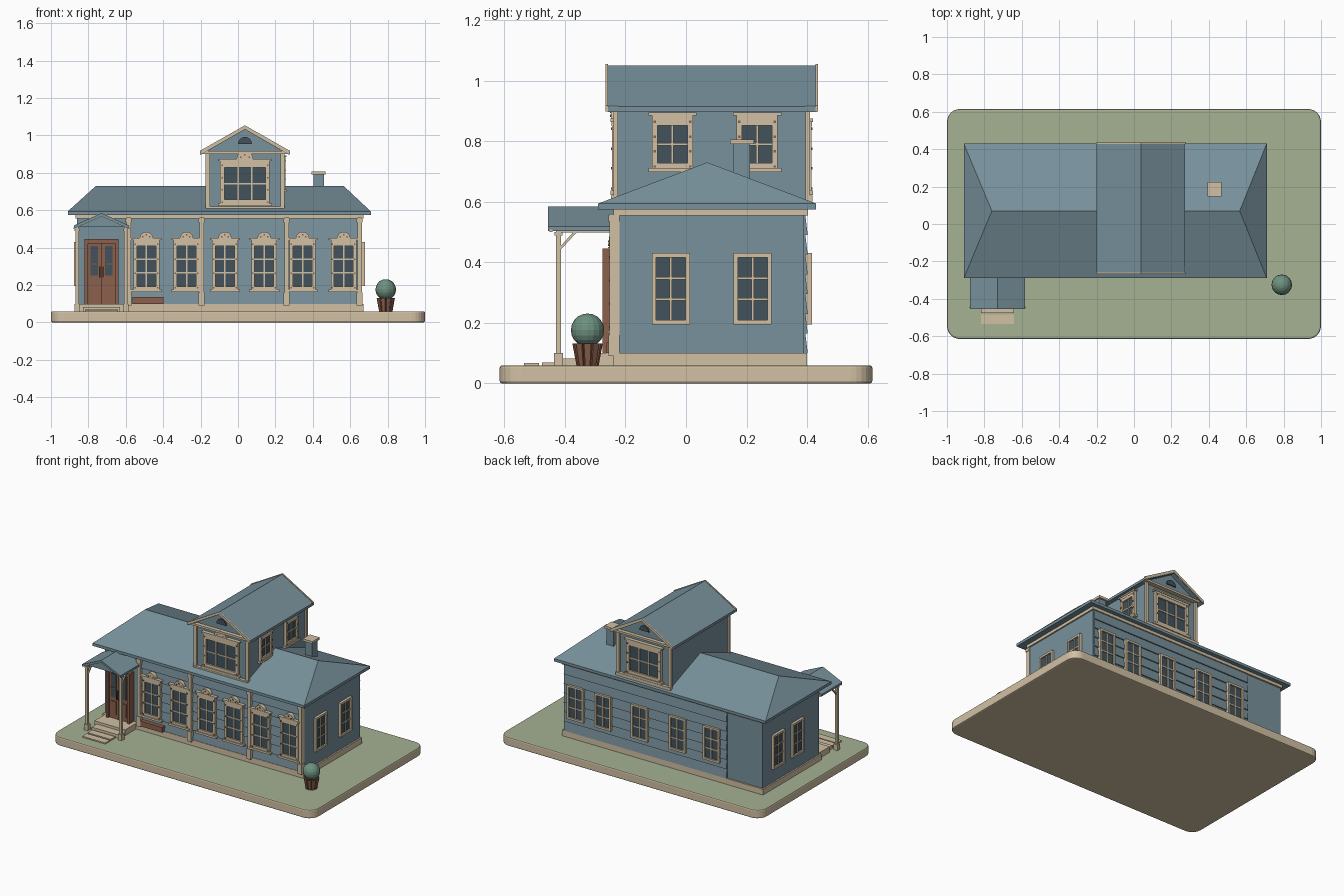
import bpy, bmesh, math
from mathutils import Matrix, Vector

if bpy.data.objects.get("Cube"):
    bpy.data.objects.remove(bpy.data.objects["Cube"])

COLOURS = {
    "slate_blue": (0.188, 0.283, 0.332), "cream": (0.64, 0.53, 0.37),
    "lawn_green": (0.376, 0.445, 0.296), "glass": (0.055, 0.085, 0.108),
    "brown": (0.26, 0.115, 0.07), "dark_brown": (0.09, 0.045, 0.03),
    "leaf_green": (0.156, 0.283, 0.216),
}
MATS = {}
for key, rgb in COLOURS.items():
    m = bpy.data.materials.new(key)
    m.use_nodes = True
    m.diffuse_color = (*rgb, 1)
    m.node_tree.nodes["Principled BSDF"].inputs["Base Color"].default_value = (*rgb, 1)
    MATS[key] = m
NAMES = list(COLOURS)


def paint(verts, colour):
    for f in {f for v in verts for f in v.link_faces}:
        f.material_index = NAMES.index(colour)


def box(bm, x0, x1, y0, y1, z0, z1, colour):
    mid = Vector((x0 + x1, y0 + y1, z0 + z1)) / 2
    mat = Matrix.Translation(mid) @ Matrix.Diagonal((x1 - x0, y1 - y0, z1 - z0, 1))
    paint(bmesh.ops.create_cube(bm, size=1, matrix=mat)["verts"], colour)


def prism(bm, outline, a, b, colour, axis="y"):
    """Extrude a 2D outline from a to b; outline is (x, z) along y, or (y, z) along x."""
    place = (lambda p, d: (p[0], d, p[1])) if axis == "y" else (lambda p, d: (d, p[0], p[1]))
    lo = [bm.verts.new(place(p, a)) for p in outline]
    hi = [bm.verts.new(place(p, b)) for p in outline]
    bm.faces.new(lo)
    bm.faces.new(hi[::-1])
    for i in range(len(lo)):
        j = (i + 1) % len(lo)
        bm.faces.new((lo[j], lo[i], hi[i], hi[j]))
    paint(lo + hi, colour)


def finish(bm, name, loc=(0, 0, 0), turn=0):
    bmesh.ops.recalc_face_normals(bm, faces=bm.faces)
    used = sorted({f.material_index for f in bm.faces})
    for f in bm.faces:
        f.material_index = used.index(f.material_index)
    mesh = bpy.data.meshes.new(name)
    bm.to_mesh(mesh)
    bm.free()
    for i in used:
        mesh.materials.append(MATS[NAMES[i]])
    ob = bpy.data.objects.new(name, mesh)
    bpy.context.collection.objects.link(ob)
    ob.matrix_world = Matrix.Translation(loc) @ Matrix.Rotation(math.radians(turn), 4, "Z")
    return ob


def simple_box(name, dims, colour):
    bm = bmesh.new()
    box(bm, *dims, colour)
    return finish(bm, name)


def half_disc(cx, cz, r, n=10):
    return [(cx + r * math.cos(math.pi * i / n), cz + r * math.sin(math.pi * i / n)) for i in range(n + 1)]


def chevron(cx, half, eave, ridge, t):
    """Outline of a pitched roof slab of vertical thickness t."""
    return [(cx - half, eave), (cx, ridge), (cx + half, eave),
            (cx + half, eave - t), (cx, ridge - t), (cx - half, eave - t)]


def window(name, loc, turn, w, h, cols, rows, rim=0.018, ornate=False, crest=0):
    """Window facing -y, with its bottom centre at loc."""
    bm = bmesh.new()
    a = w / 2
    box(bm, -a + rim / 2, a - rim / 2, -0.005, 0.012, rim / 2, h - rim / 2, "glass")
    for s in (-1, 1):
        x0, x1 = sorted((s * a, s * (a - rim)))
        box(bm, x0, x1, -0.016, 0.012, 0, h, "cream")
    for z in (0, h - rim):
        box(bm, -a, a, -0.016, 0.012, z, z + rim, "cream")
    for i in range(1, cols):
        x = -a + rim + (w - 2 * rim) * i / cols
        box(bm, x - 0.004, x + 0.004, -0.011, 0.01, rim, h - rim, "cream")
    for i in range(1, rows):
        z = rim + (h - 2 * rim) * i / rows
        box(bm, -a + rim, a - rim, -0.01, 0.01, z - 0.004, z + 0.004, "cream")
    if ornate:
        # sill, head board, cornice and small studs
        box(bm, -a - 0.012, a + 0.012, -0.022, 0.012, -0.012, 0.002, "cream")
        box(bm, -a, a, -0.018, 0.012, h, h + 0.02, "cream")
        box(bm, -a - 0.012, a + 0.012, -0.022, 0.012, h + 0.014, h + 0.024, "cream")
        for s in (-1, 1):
            for k in (0.04, 0.35, 0.65, 0.96):
                x, z = s * (a - rim / 2), h * k
                box(bm, x - 0.004, x + 0.004, -0.019, -0.015, z - 0.004, z + 0.004, "brown")
    if crest:
        prism(bm, half_disc(0, h + 0.022, crest), -0.02, 0.012, "cream")
        for x, z in ((-0.5, 0.25), (0, 0.55), (0.5, 0.25)):
            x, z = x * crest, h + 0.022 + z * crest
            box(bm, x - 0.004, x + 0.004, -0.023, -0.019, z - 0.004, z + 0.004, "brown")
    return finish(bm, name, loc, turn)


# Ground slab with rounded corners
bm = bmesh.new()
box(bm, -1, 1, -0.615, 0.615, 0, 0.06, "cream")
bmesh.ops.bevel(bm, geom=[e for e in bm.edges if abs(e.verts[0].co.z - e.verts[1].co.z) > 0.01],
                offset=0.07, segments=6, affect="EDGES", profile=0.5)
bmesh.ops.bevel(bm, geom=[e for e in bm.edges if abs(e.verts[0].co.z - e.verts[1].co.z) < 0.001],
                offset=0.008, segments=2, affect="EDGES", profile=0.5)
bm.normal_update()
for f in bm.faces:
    f.material_index = NAMES.index("lawn_green" if f.normal.z > 0.8 else "cream")
finish(bm, "ground_slab")

# House body, plinth and frieze
simple_box("plinth", (-0.87, 0.67, -0.24, 0.4, 0.05, 0.1), "cream")
simple_box("house_walls", (-0.86, 0.66, -0.225, 0.39, 0.09, 0.58), "slate_blue")
simple_box("frieze", (-0.87, 0.67, -0.24, 0.402, 0.555, 0.576), "cream")

# Overlapping boards on the front and back
bm = bmesh.new()
step = 0.455 / 7
for i in range(7):
    z = 0.1 + i * step
    for wall, s in ((-0.225, -1), (0.39, 1)):
        prism(bm, [(wall, z), (wall + s * 0.012, z), (wall + s * 0.004, z + step), (wall, z + step)],
              -0.59, 0.655, "slate_blue", "x")
finish(bm, "wall_boards")

# Pilasters
bm = bmesh.new()
for x in (-0.585, -0.195, 0.26, 0.65):
    box(bm, x - 0.012, x + 0.012, -0.252, -0.22, 0.09, 0.56, "cream")
    box(bm, x - 0.016, x + 0.016, -0.256, -0.22, 0.09, 0.16, "cream")
    box(bm, x - 0.016, x + 0.016, -0.256, -0.22, 0.535, 0.556, "cream")
finish(bm, "pilasters")

# Hipped main roof
bm = bmesh.new()
box(bm, -0.91, 0.71, -0.29, 0.43, 0.575, 0.594, "slate_blue")
eave = [bm.verts.new((x, y, 0.594)) for x, y in ((-0.91, -0.29), (0.71, -0.29), (0.71, 0.43), (-0.91, 0.43))]
left, right = bm.verts.new((-0.76, 0.07, 0.73)), bm.verts.new((0.565, 0.07, 0.73))
for face in ((eave[0], eave[1], right, left), (eave[1], eave[2], right),
             (eave[2], eave[3], left, right), (eave[3], eave[0], left), eave[::-1]):
    bm.faces.new(face)
finish(bm, "main_roof")

# Windows of the lower floor
for x in (-0.49, -0.275, -0.07, 0.14, 0.345, 0.565):
    window("front_window", (x, -0.235, 0.175), 0, 0.138, 0.252, 2, 3, ornate=True, crest=0.036)
for x in (0.56, 0.35, 0.07, -0.22, -0.48):
    window("back_window", (x, 0.4, 0.195), 180, 0.125, 0.235, 2, 3, 0.014)
for y in (-0.05, 0.22):
    window("right_end_window", (0.662, y, 0.195), 90, 0.125, 0.235, 2, 3, 0.014)
for y in (0.02, 0.23):
    window("left_end_window", (-0.862, y, 0.195), -90, 0.125, 0.235, 2, 3, 0.014)

# Upper room with gables at both ends
CX = 0.037
simple_box("upper_walls", (-0.16, 0.235, -0.225, 0.395, 0.57, 0.91), "slate_blue")
bm = bmesh.new()
prism(bm, [(CX - 0.22, 0.905), (CX + 0.22, 0.905), (CX, 1.035)], -0.228, 0.4, "slate_blue")
prism(bm, chevron(CX, 0.237, 0.914, 1.05, 0.018), -0.258, 0.432, "slate_blue")
finish(bm, "upper_roof")
bm = bmesh.new()
for y, s in ((-0.225, -1), (0.395, 1)):
    def slab(x0, x1, d, z0, z1):
        box(bm, x0, x1, *sorted((y, y + s * d)), z0, z1, "cream")
    slab(CX - 0.235, CX + 0.235, 0.03, 0.902, 0.916)
    slab(-0.172, 0.247, 0.022, 0.6, 0.62)
    for x in (-0.162, 0.237):
        slab(x - 0.011, x + 0.011, 0.015, 0.6, 0.905)
    prism(bm, chevron(CX, 0.24, 0.918, 1.054, 0.02), y + s * 0.033, y + s * 0.041, "cream")
    prism(bm, half_disc(CX, 0.955, 0.037), y + s * 0.004, y + s * 0.012, "glass")
finish(bm, "upper_trim")
window("upper_front_window", (CX, -0.228, 0.635), 0, 0.265, 0.215, 3, 2, 0.022, True, 0.045)
window("upper_back_window", (CX, 0.398, 0.635), 180, 0.265, 0.215, 3, 2, 0.022, True)
for y in (-0.045, 0.235):
    window("upper_side_window", (0.237, y, 0.71), 90, 0.135, 0.16, 2, 2, 0.018, True)

# Chimney
simple_box("chimney", (0.405, 0.46, 0.155, 0.212, 0.62, 0.795), "slate_blue")
simple_box("chimney_cap", (0.393, 0.468, 0.146, 0.224, 0.79, 0.806), "cream")

# Double door
bm = bmesh.new()
PX = -0.73
box(bm, PX - 0.088, PX + 0.088, -0.26, -0.22, 0.1, 0.44, "brown")
for s in (-1, 1):
    box(bm, *sorted((PX + s * 0.072, PX + s * 0.09)), -0.275, -0.22, 0.1, 0.445, "brown")
    box(bm, *sorted((PX + s * 0.018, PX + s * 0.058)), -0.266, -0.25, 0.25, 0.41, "glass")
    box(bm, *sorted((PX + s * 0.018, PX + s * 0.058)), -0.266, -0.25, 0.13, 0.22, "brown")
    box(bm, *sorted((PX + s * 0.006, PX + s * 0.012)), -0.276, -0.25, 0.24, 0.3, "dark_brown")
    box(bm, *sorted((PX + s * 0.018, PX + s * 0.058)), -0.269, -0.25, 0.31, 0.316, "brown")
box(bm, PX - 0.09, PX + 0.09, -0.275, -0.22, 0.422, 0.445, "brown")
box(bm, PX - 0.003, PX + 0.003, -0.264, -0.25, 0.1, 0.425, "dark_brown")
finish(bm, "double_door")

# Porch roof, posts and braces
bm = bmesh.new()
prism(bm, chevron(PX, 0.148, 0.518, 0.585, 0.014), -0.455, -0.23, "slate_blue")
prism(bm, [(PX - 0.13, 0.512), (PX + 0.13, 0.512), (PX, 0.574)], -0.435, -0.425, "slate_blue")
prism(bm, chevron(PX, 0.15, 0.508, 0.575, 0.008), -0.45, -0.44, "cream")
finish(bm, "porch_roof")
bm = bmesh.new()
for x in (PX - 0.13, PX + 0.13):
    box(bm, x - 0.009, x + 0.009, -0.43, -0.412, 0.06, 0.505, "cream")
    box(bm, x - 0.015, x + 0.015, -0.436, -0.406, 0.06, 0.1, "cream")
    box(bm, x - 0.013, x + 0.013, -0.434, -0.408, 0.488, 0.5, "cream")
    box(bm, x - 0.008, x + 0.008, -0.43, -0.23, 0.498, 0.512, "cream")
    prism(bm, [(-0.415, 0.44), (-0.415, 0.452), (-0.372, 0.5), (-0.36, 0.5)], x - 0.006, x + 0.006, "cream", "x")
finish(bm, "porch_posts")

# Entrance steps
bm = bmesh.new()
for y0, y1, z, half in ((-0.535, -0.485, 0.068, 0.088), (-0.475, -0.425, 0.07, 0.088),
                        (-0.415, -0.34, 0.082, 0.1), (-0.36, -0.23, 0.1, 0.118)):
    box(bm, PX - half, PX + half, y0, y1, 0.055, z, "cream")
finish(bm, "entrance_steps")

# Low wall plaque
simple_box("wall_plaque", (-0.565, -0.397, -0.262, -0.23, 0.1, 0.136), "brown")

# Planter made of staves, with a round bush
bm = bmesh.new()
paint(bmesh.ops.create_cone(bm, cap_ends=True, segments=12, radius1=0.031, radius2=0.043, depth=0.066,
                            matrix=Matrix.Translation((0, 0, 0.033)))["verts"], "dark_brown")
for i in range(10):
    turn = Matrix.Rotation(math.tau * i / 10, 4, "Z")
    before = set(bm.verts)
    prism(bm, [(0.03, 0), (0.036, 0), (0.049, 0.072), (0.042, 0.072)], -0.01, 0.01, "brown")
    new = [v for v in bm.verts if v not in before]
    for v in new:
        v.co.y *= 0.8 + 6 * v.co.z * 0.9
    bmesh.ops.transform(bm, matrix=turn, verts=new)
finish(bm, "planter", (0.79, -0.325, 0.06))
bm = bmesh.new()
paint(bmesh.ops.create_uvsphere(bm, u_segments=16, v_segments=10, radius=0.055)["verts"], "leaf_green")
finish(bm, "bush", (0.79, -0.325, 0.176))
